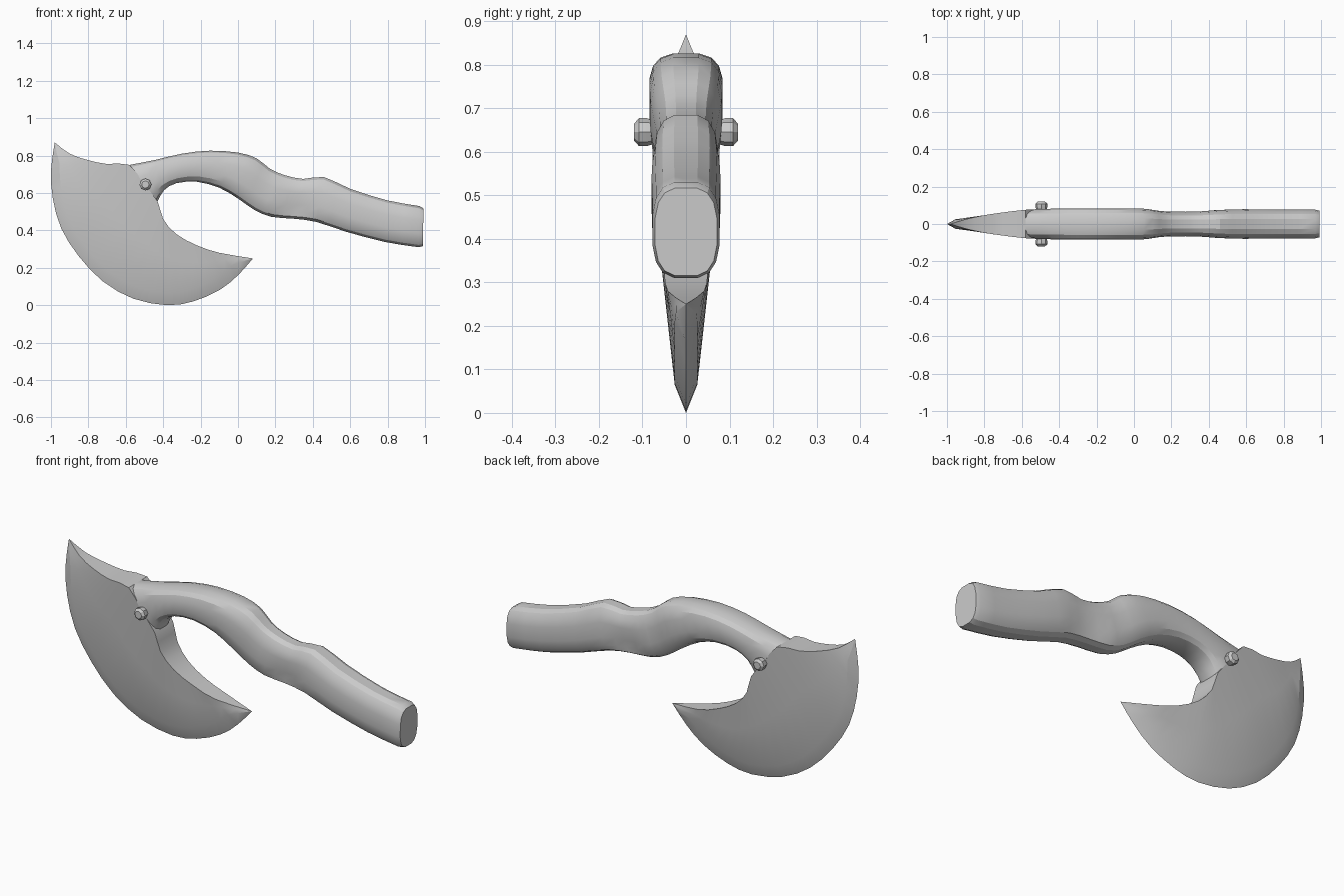
import bpy, bmesh, math
from mathutils import Vector

cube = bpy.data.objects.get("Cube")
if cube:
    bpy.data.objects.remove(cube)

steel = bpy.data.materials.new("plain grey")
steel.use_nodes = True
GREY = (0.6, 0.6, 0.6, 1)
steel.diffuse_color = GREY
steel.node_tree.nodes["Principled BSDF"].inputs["Base Color"].default_value = GREY


def smooth_path(points, steps=2):
    """Catmull-Rom resampling of a list of points."""
    pts = [Vector(p) for p in points]
    pts = [2 * pts[0] - pts[1]] + pts + [2 * pts[-1] - pts[-2]]
    out = []
    for a, b, c, d in zip(pts, pts[1:], pts[2:], pts[3:]):
        for k in range(steps):
            t = k / steps
            out.append(0.5 * (2 * b + (c - a) * t + (2 * a - 5 * b + 4 * c - d) * t ** 2
                              + (3 * b - a - 3 * c + d) * t ** 3))
    return out + [pts[-2]]


def finish(name, bm, angle):
    bmesh.ops.remove_doubles(bm, verts=bm.verts, dist=0.0005)
    bmesh.ops.recalc_face_normals(bm, faces=bm.faces)
    mesh = bpy.data.meshes.new(name)
    bm.to_mesh(mesh)
    bm.free()
    obj = bpy.data.objects.new(name, mesh)
    bpy.context.collection.objects.link(obj)
    mesh.materials.append(steel)
    bpy.ops.object.select_all(action='DESELECT')
    obj.select_set(True)
    bpy.context.view_layer.objects.active = obj
    bpy.ops.object.shade_smooth_by_angle(angle=math.radians(angle))
    return obj


def loft(name, rings, angle):
    """Skin closed rings of points and cap both ends."""
    bm = bmesh.new()
    rows = [[bm.verts.new(p) for p in ring] for ring in rings]
    n = len(rows[0])
    for a, b in zip(rows, rows[1:]):
        for i in range(n):
            j = (i + 1) % n
            bm.faces.new((a[i], a[j], b[j], b[i]))
    bm.faces.new(rows[0])
    bm.faces.new(rows[-1])
    return finish(name, bm, angle)


# Blade: thick inner rim (x, half thickness, z) to the sharp outer arc (x, 0, z)
rim = [(-.98, 0, .87), (-.9, .025, .81), (-.8, .047, .775), (-.7, .062, .755),
       (-.58, .076, .75), (-.505, .078, .65), (-.43, .076, .555), (-.4, .07, .46),
       (-.33, .06, .38), (-.22, .05, .32), (-.1, .042, .28), (.08, 0, .25)]
arc = [(-.98, 0, .87), (-1, 0, .72), (-.99, 0, .57), (-.945, 0, .41),
       (-.85, 0, .26), (-.72, 0, .125), (-.56, 0, .035), (-.38, 0, 0),
       (-.24, 0, .02), (-.1, 0, .08), (0, 0, .16), (.08, 0, .25)]
rings = []
for inner, outer in zip(smooth_path(rim), smooth_path(arc)):
    flat = Vector((inner.x, 0, inner.z))
    span = flat - outer
    bevel = outer + span.normalized() * min(0.065, 0.45 * span.length)
    bevel.y = min(0.026, inner.y)
    side = [inner, inner.lerp(bevel, 0.5), bevel]
    back = [Vector((p.x, -p.y, p.z)) for p in reversed(side)]
    rings.append(side + [outer] + back)
loft("axe_blade", rings, 20)

# Handle: matching top and bottom outlines (x, half width, z)
top = [(-.58, .08, .75), (-.45, .083, .775), (-.3, .085, .81), (-.15, .085, .826),
       (0, .085, .816), (.1, .082, .785), (.17, .07, .73), (.25, .067, .695),
       (.35, .067, .675), (.46, .075, .685), (.6, .08, .622), (.8, .078, .56), (.97, .078, .53)]
under = [(-.43, 0, .555), (-.395, 0, .615), (-.33, 0, .652), (-.22, 0, .66),
         (-.1, 0, .628), (0, 0, .57), (.09, 0, .508), (.18, 0, .472),
         (.3, 0, .462), (.42, 0, .445), (.58, 0, .392), (.79, 0, .337), (.965, 0, .31)]


def handle_ring(upper, lower, scale=1.0, count=16):
    upper_flat = Vector((upper.x, 0, upper.z))
    mid, half = (upper_flat + lower) / 2, (upper_flat - lower) / 2
    ring = []
    for i in range(count):
        a = math.tau * (i + 0.5) / count
        s, c = math.sin(a), math.cos(a)
        up = math.copysign(abs(c) ** 0.72, c) / math.cos(math.pi / count) ** 0.72
        across = math.copysign(abs(s) ** 0.65, s) * upper.y
        # Finger dent low on both sides of the grip
        if 0.24 < mid.x < 0.42 and -0.75 < up < -0.25:
            across *= 0.82
        ring.append(mid + half * up * scale + Vector((0, across * scale, 0)))
    return ring


rings = [handle_ring(t, b) for t, b in zip(smooth_path(top), smooth_path(under))]
rings.append(handle_ring(Vector((.992, .074, .52)), Vector((.988, 0, .312)), 0.97))
loft("axe_handle", rings, 24)

# Bolt through the joint, with a chamfered head on each side
profile = [(.026, .07), (.032, .09), (.032, .108), (.02, .119)]
profile = [(r, -y) for r, y in reversed(profile)] + profile
rings = [[(-.495 + r * math.cos(math.tau * i / 8), y, .645 + r * math.sin(math.tau * i / 8))
          for i in range(8)] for r, y in profile]
loft("joint_bolt", rings, 20)
